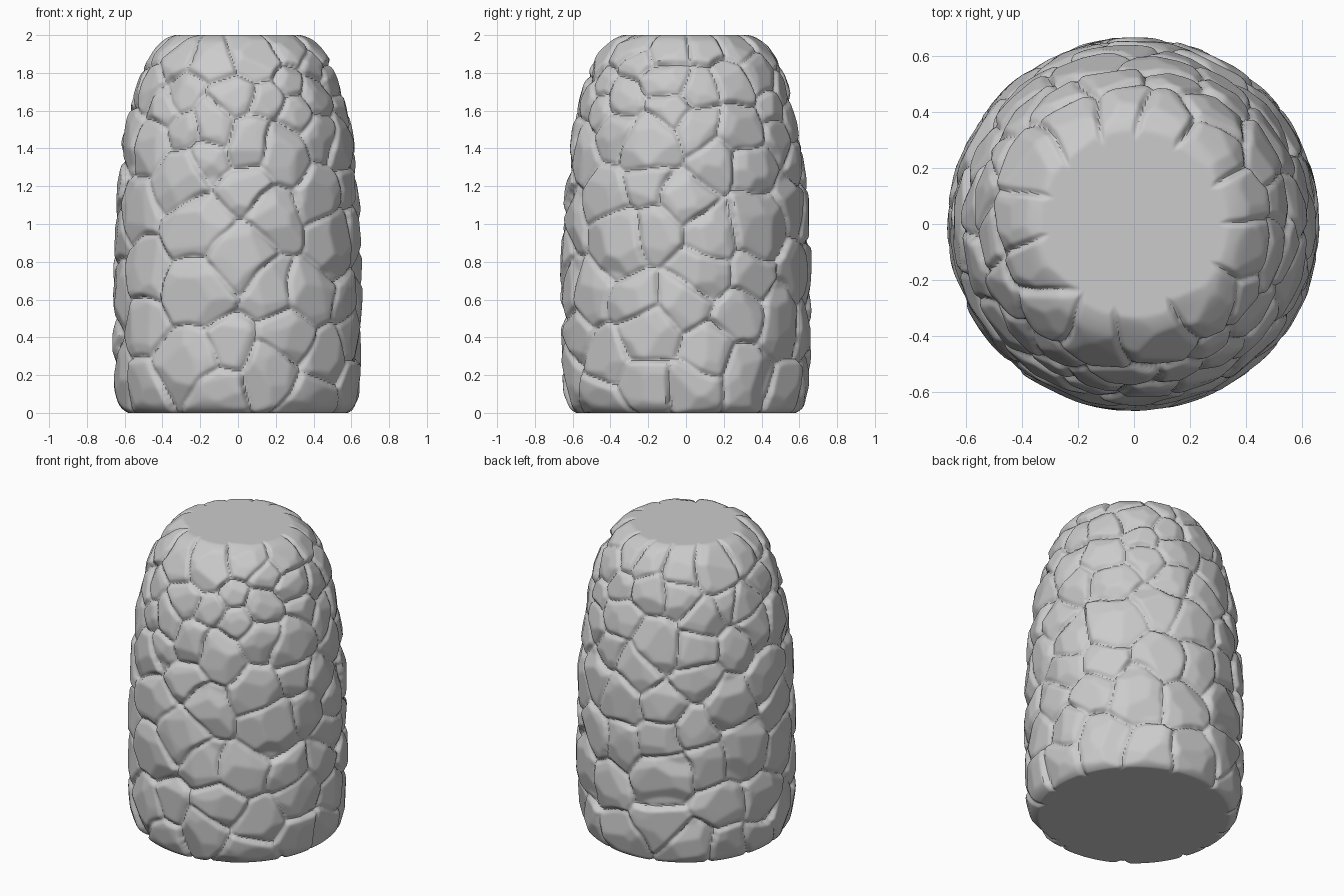
import bpy, math, random
from mathutils import Vector
from mathutils.kdtree import KDTree

if "Cube" in bpy.data.objects:
    bpy.data.objects.remove(bpy.data.objects["Cube"])

random.seed(11)
SEG, RINGS = 400, 270

# Dome-shaped profile (radius, z); the ends are clipped flat at z = 0 and z = 2
PROFILE = [(0.46, -0.01), (0.55, 0.002), (0.605, 0.025), (0.635, 0.08), (0.647, 0.2), (0.65, 0.35),
           (0.651, 0.6), (0.649, 0.85), (0.638, 1.1), (0.615, 1.35), (0.585, 1.53), (0.55, 1.68),
           (0.505, 1.81), (0.46, 1.89), (0.41, 1.95), (0.345, 1.99), (0.26, 2.012), (0.1, 2.025)]

# Stones read off the front (x, z) and right (y, z) views
FRONT = [(.18, .22), (-.27, .27), (.18, .63), (-.22, .64), (-.22, .97), (.2, 1.03), (-.15, 1.36),
         (.25, 1.38), (-.02, 1.67), (.28, 1.74), (-.28, 1.7), (.1, 1.89), (-.13, 1.86), (-.35, 1.87),
         (-.47, 1.4), (-.54, 1.1), (-.5, .75), (-.52, .45), (-.53, .15), (.48, .3)]
RIGHT = [(-.1, 1.77), (-.08, 1.6), (.15, 1.35), (-.2, 1.42), (-.2, 1.2), (-.17, .97), (.15, .93),
         (-.3, .6), (0, .58), (.3, .5), (-.25, .18), (.15, .33), (.32, .2), (.08, .14), (.25, 1.75),
         (-.1, 1.93), (.1, 1.93), (.38, 1.3), (.4, 1.0), (-.38, .9), (.1, .76), (-.35, 1.65)]


def resample(points, count):
    lengths = [0]
    for a, b in zip(points, points[1:]):
        lengths.append(lengths[-1] + math.dist(a, b))
    out, k = [], 0
    for i in range(count):
        d = lengths[-1] * i / (count - 1)
        while k < len(points) - 2 and lengths[k + 1] < d:
            k += 1
        t = (d - lengths[k]) / (lengths[k + 1] - lengths[k])
        out.append(Vector(points[k]).lerp(Vector(points[k + 1]), t))
    for _ in range(20):
        out = [out[0]] + [(a + b * 2 + c) / 4 for a, b, c in zip(out, out[1:], out[2:])] + [out[-1]]
    return out


rings = resample(PROFILE, RINGS)


def surface(i, angle):
    """Point and outward normal on the plain dome."""
    r, z = rings[i]
    t = (rings[min(i + 1, RINGS - 1)] - rings[max(i - 1, 0)]).normalized()
    c, s = math.cos(angle), math.sin(angle)
    return Vector((r * c, r * s, z)), Vector((t.y * c, t.y * s, -t.x))


def place(u, z, facing):
    i = min(range(RINGS), key=lambda i: abs(rings[i].y - z))
    return surface(i, facing + math.asin(max(-1, min(1, u / rings[i].x))))


# Stone centres: the placed ones, then evenly scattered ones over the rest
seeds = [place(u, z, -math.pi / 2) for u, z in FRONT] + [place(u, z, 0) for u, z in RIGHT]
for _ in range(6000):
    p, n = surface(random.randrange(RINGS), random.uniform(0, math.tau))
    gap = random.uniform(0.2, 0.32) if p.z < 1.4 else random.uniform(0.15, 0.27)
    if 0.07 < p.z < 1.95 and all((p - q).length > gap for q, _ in seeds):
        seeds.append((p, n))

tree = KDTree(len(seeds))
for k, (p, n) in enumerate(seeds):
    tree.insert(p, k)
tree.balance()

# Each stone is cut by a tilted front plane and several shallow bevel planes
stones, weights = [], []
for p, n in seeds:
    size = tree.find_n(p, 2)[1][2]
    side = Vector((-p.y, p.x, 0)).normalized()
    up = n.cross(side)
    top = p + n * random.uniform(0.002, 0.014)
    planes = [(top, n + side * random.uniform(-.1, .1) + up * random.uniform(-.1, .1))]
    turn = random.uniform(0, math.tau)
    for j in range(6):
        a = turn + math.tau * (j + random.uniform(-.35, .35)) / 6
        d = side * math.cos(a) + up * math.sin(a)
        planes.append((top + d * size * random.uniform(.2, .5), n + d * random.uniform(.15, .5)))
    stones.append(planes)
    weights.append(random.uniform(0, 0.35) * size * size)

# Carve the dome into stones
grid = []
for i in range(RINGS):
    row = []
    for j in range(SEG):
        p, n = surface(i, math.tau * j / SEG)
        w = p + Vector((math.sin(p.z * 17 + p.x * 9), math.sin(p.z * 13 + p.y * 11),
                        math.sin(p.x * 15 - p.y * 14))) * 0.015
        near = sorted((d * d - weights[k], k, c) for c, k, d in tree.find_n(w, 5))
        (d1, k, c1), (d2, _, c2) = near[:2]
        edge = (d2 - d1) / (2 * (c2 - c1).length)
        h = min((q - p).dot(m) / max(0.3, m.dot(n)) for q, m in stones[k])
        h = max(-0.022, min(0.016, h)) - 0.02 * max(0, 1 - edge / 0.016)
        fade = min(1, max(0.15, (rings[i].x - 0.25) / 0.15)) if p.z > 1.9 else 1
        row.append(p + n * h * fade)
    grid.append(row)

# Soften the grooves a little, then clip the ends flat
for _ in range(2):
    grid = [[(grid[max(i - 1, 0)][j] + grid[min(i + 1, RINGS - 1)][j] + grid[i][j - 1]
              + grid[i][(j + 1) % SEG] + grid[i][j] * 2) / 6 for j in range(SEG)] for i in range(RINGS)]
verts = [(p.x, p.y, max(0, min(2, p.z))) for row in grid for p in row]

faces = [(i * SEG + j, i * SEG + (j + 1) % SEG, (i + 1) * SEG + (j + 1) % SEG, (i + 1) * SEG + j)
         for i in range(RINGS - 1) for j in range(SEG)]
faces.append(tuple(reversed(range(SEG))))                            # flat underside
faces.append(tuple(range((RINGS - 1) * SEG, RINGS * SEG)))           # flat top

mesh = bpy.data.meshes.new("stone_pillar")
mesh.from_pydata(verts, [], faces)
mesh.update()
pillar = bpy.data.objects.new("stone_pillar", mesh)
bpy.context.collection.objects.link(pillar)
bpy.context.view_layer.objects.active = pillar
pillar.select_set(True)
bpy.ops.object.shade_smooth_by_angle(angle=math.radians(35))
